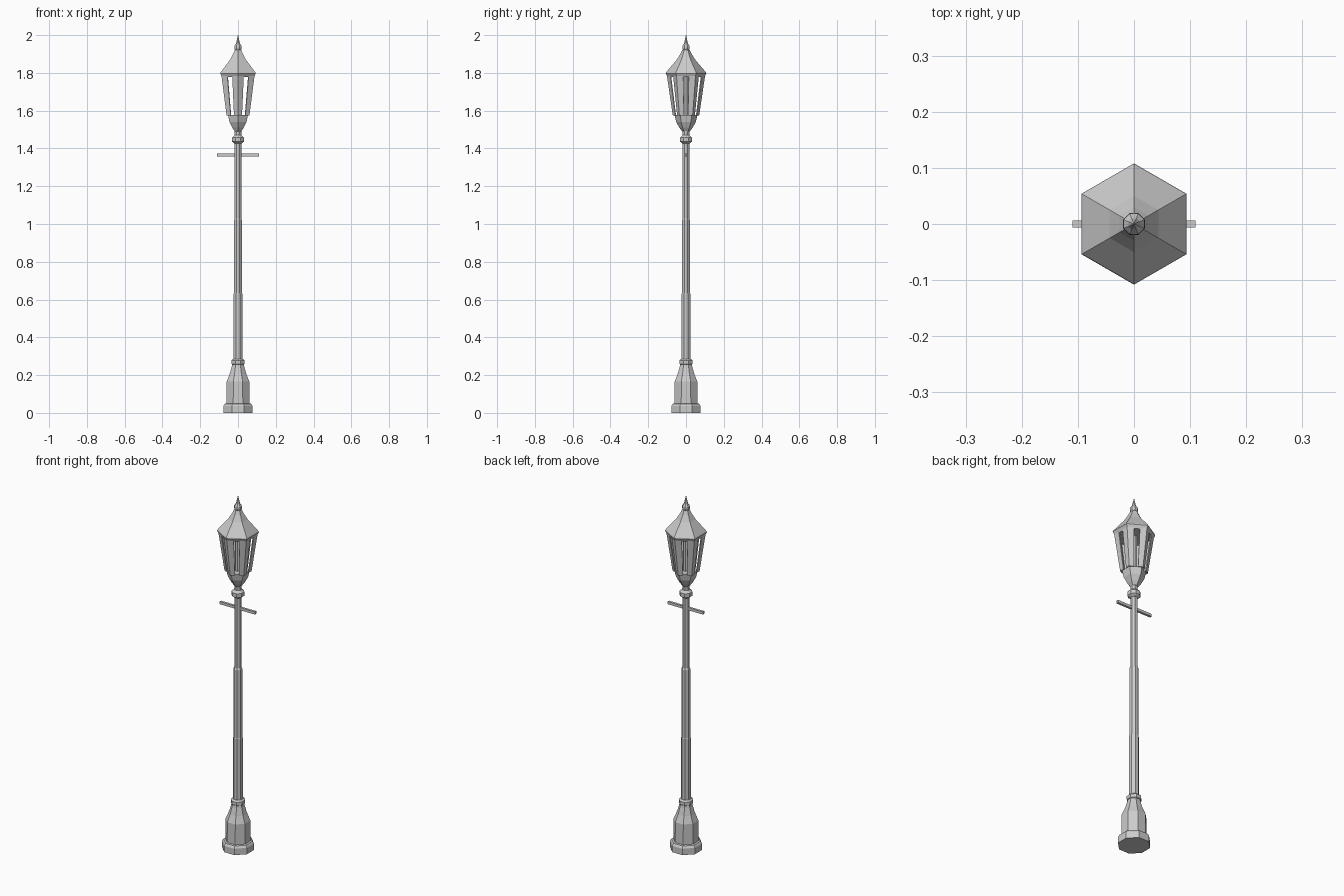
import bpy, bmesh
from math import sin, cos, pi
from mathutils import Vector

if "Cube" in bpy.data.objects:
    bpy.data.objects.remove(bpy.data.objects["Cube"])

def make_object(name, bm):
    bmesh.ops.recalc_face_normals(bm, faces=bm.faces)
    me = bpy.data.meshes.new(name)
    bm.to_mesh(me)
    bm.free()
    ob = bpy.data.objects.new(name, me)
    bpy.context.collection.objects.link(ob)
    return ob

def lathe(name, profile, sides=8, turn=pi / 8):
    """Closed faceted turning from (radius, z) points."""
    bm = bmesh.new()
    rings = [[bm.verts.new((r * cos(turn + 2 * pi * i / sides),
                            r * sin(turn + 2 * pi * i / sides), z))
              for i in range(sides)] for r, z in profile]
    for a, b in zip(rings, rings[1:]):
        for i in range(sides):
            j = (i + 1) % sides
            bm.faces.new((a[i], a[j], b[j], b[i]))
    bm.faces.new(rings[0])
    bm.faces.new(rings[-1])
    return make_object(name, bm)

# Octagonal foot and tapering pedestal
lathe("base_plinth", [(.084, 0), (.084, .036), (.076, .048), (.066, .05)])
lathe("pedestal", [(.066, .045), (.065, .165), (.048, .205), (.036, .245), (.033, .262)])

# Collars
lathe("lower_collar", [(.03, .253), (.038, .26), (.038, .278), (.029, .286)])
lathe("upper_collar", [(.02, 1.426), (.034, 1.436), (.034, 1.458), (.02, 1.47)])

# Pole, narrowing in stages
lathe("pole", [(.025, .28), (.025, .63), (.0235, .635), (.0235, 1.02),
               (.0195, 1.03), (.0195, 1.50)])

# Ladder crossbar
bm = bmesh.new()
bmesh.ops.create_cube(bm, size=1)
bmesh.ops.scale(bm, vec=(.22, .013, .015), verts=bm.verts)
bmesh.ops.translate(bm, vec=(0, 0, 1.365), verts=bm.verts)
make_object("crossbar", bm)

# Hexagonal lantern bowl, points facing front and back
lathe("lantern_bowl", [(.02, 1.49), (.035, 1.51), (.052, 1.54), (.061, 1.578)], 6, pi / 6)
lathe("lamp_core", [(.016, 1.57), (.016, 1.79)])

# Angled corner posts: two thin plates meeting on each edge of the lantern
def corner(k, r, z):
    a = pi / 6 + k * pi / 3
    return Vector((r * cos(a), r * sin(a), z))

bm = bmesh.new()
z0, z1, r0, r1, thick = 1.575, 1.785, .070, .101, .006
for k in range(6):
    for step in (-1, 1):
        loops = []
        for r, z in ((r0, z0), (r1, z1)):
            quad = []
            for rr in (r, r - thick):
                c = corner(k, rr, z)
                quad += [c, c.lerp(corner(k + step, rr, z), .35)]
            loops.append([bm.verts.new(quad[i]) for i in (0, 1, 3, 2)])
        a, b = loops
        bm.faces.new(a)
        bm.faces.new(b)
        for i in range(4):
            j = (i + 1) % 4
            bm.faces.new((a[i], a[j], b[j], b[i]))
make_object("lantern_posts", bm)

# Flared hexagonal roof
lathe("lantern_roof", [(.098, 1.778), (.108, 1.797), (.106, 1.803), (.05, 1.868),
                       (.03, 1.9), (.019, 1.922)], 6, pi / 6)

# Finial
lathe("finial", [(.014, 1.915), (.021, 1.93), (.02, 1.943), (.011, 1.957),
                 (.008, 1.968), (.0008, 2.0)])
